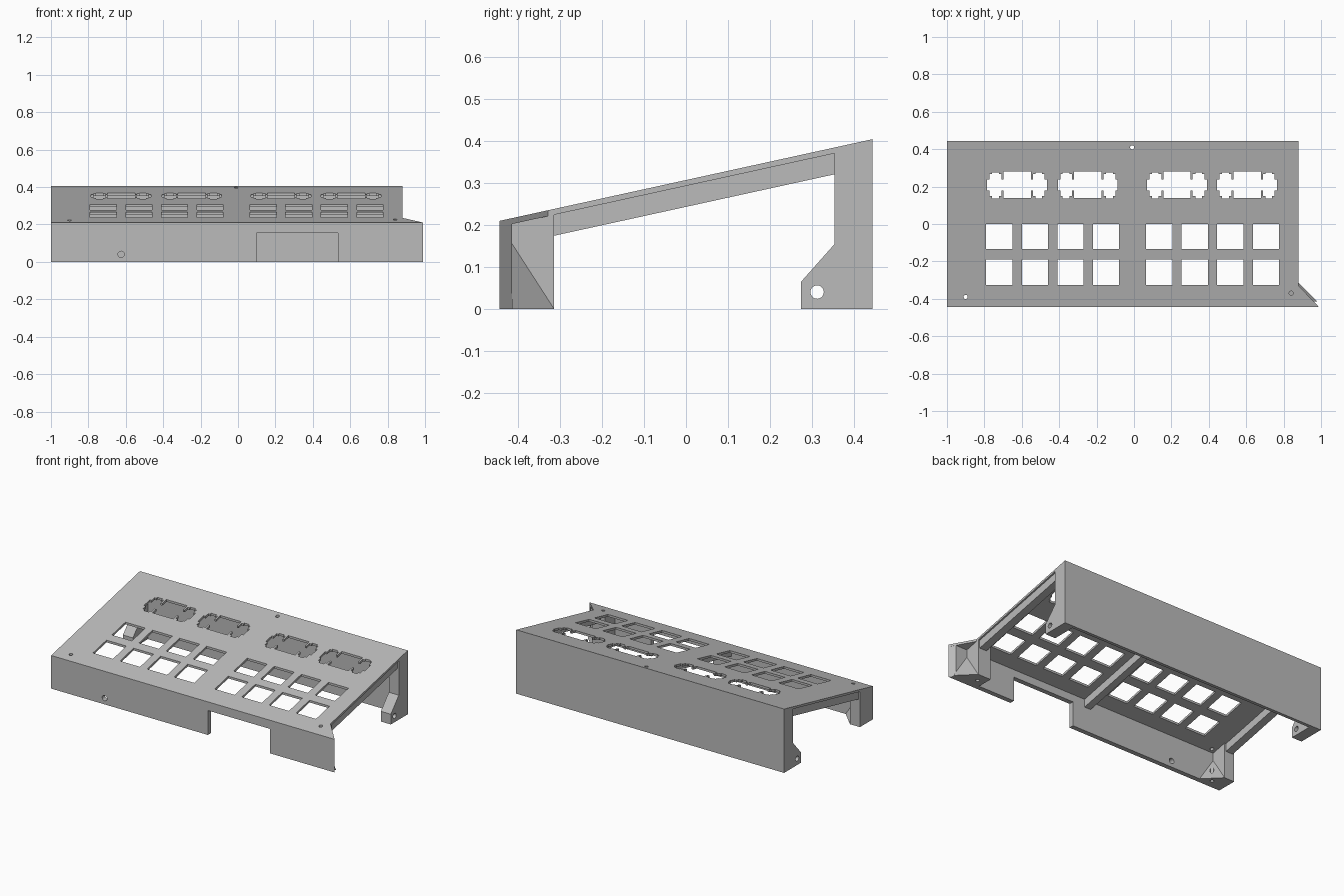
import bpy, bmesh
from math import radians
from mathutils import Matrix

if "Cube" in bpy.data.objects:
    bpy.data.objects.remove(bpy.data.objects["Cube"])

grey = bpy.data.materials.new("plain grey")
grey.use_nodes = True
grey.diffuse_color = (0.5, 0.5, 0.5, 1)
grey.node_tree.nodes["Principled BSDF"].inputs["Base Color"].default_value = (0.5, 0.5, 0.5, 1)


def add(name, bm):
    bmesh.ops.recalc_face_normals(bm, faces=bm.faces)
    mesh = bpy.data.meshes.new(name)
    bm.to_mesh(mesh)
    bm.free()
    mesh.materials.append(grey)
    obj = bpy.data.objects.new(name, mesh)
    bpy.context.collection.objects.link(obj)
    return obj


def prism(name, points, place, a, b):
    """Extrude a flat outline; place(u, v, w) maps it into space."""
    bm = bmesh.new()
    low = [bm.verts.new(place(u, v, a)) for u, v in points]
    high = [bm.verts.new(place(u, v, b)) for u, v in points]
    bm.faces.new(low)
    bm.faces.new(high)
    n = len(points)
    for i in range(n):
        j = (i + 1) % n
        bm.faces.new((low[i], low[j], high[j], high[i]))
    return add(name, bm)


def side(name, points, x0, x1):
    return prism(name, points, lambda y, z, x: (x, y, z), x0, x1)


def box(name, x0, x1, y0, y1, z0, z1):
    return side(name, [(y0, z0), (y1, z0), (y1, z1), (y0, z1)], x0, x1)


def rod(x, y, z, r, axis, length):
    bm = bmesh.new()
    turn = {"X": Matrix.Rotation(radians(90), 4, "Y"),
            "Y": Matrix.Rotation(radians(90), 4, "X"), "Z": Matrix()}[axis]
    bmesh.ops.create_cone(bm, cap_ends=True, segments=20, radius1=r, radius2=r,
                          depth=length, matrix=Matrix.Translation((x, y, z)) @ turn)
    return add("cutter", bm)


def cut(obj, cutters):
    for c in cutters:
        m = obj.modifiers.new("cut", "BOOLEAN")
        m.operation, m.solver, m.object = "DIFFERENCE", "EXACT", c
        bpy.context.view_layer.objects.active = obj
        bpy.ops.object.modifier_apply(modifier=m.name)
        bpy.data.objects.remove(c)


def top(y):
    return 0.21 + (y + 0.445) * 0.219


THICK = 0.014
L, R, TIP = -1.0, 0.88, 0.99
F, B = -0.445, 0.445
FI, LEG = -0.415, -0.315


def under(y):
    return top(y) - THICK


# sloping top plate with the pointed front corner
plate = prism("top_plate", [(L, F), (TIP, F), (R, -0.33), (R, B), (L, B)],
              lambda x, y, d: (x, y, top(y) - d), 0, THICK)

# square key openings
cutters = []
for start in (-0.72, 0.135):
    for i in range(4):
        x = start + 0.19 * i
        for y in (-0.0675, -0.2575):
            cutters.append(box("cutter", x - 0.07, x + 0.07, y - 0.0675, y + 0.0675, 0, 1))

# wide openings with a lobe at each end
for x in (-0.625, -0.247, 0.23, 0.605):
    cutters.append(box("cutter", x - 0.073, x + 0.073, 0.14, 0.28, 0, 1))
    cutters.append(box("cutter", x - 0.16, x + 0.16, 0.178, 0.238, 0, 1))
    for s in (-1, 1):
        for a, b, y0, y1 in ((0.084, 0.147, 0.15, 0.267), (0.098, 0.134, 0.137, 0.276)):
            u, v = sorted((x + s * a, x + s * b))
            cutters.append(box("cutter", u, v, y0, y1, 0, 1))

# screw holes through the plate
SCREWS = [(-0.9, -0.39), (0.84, -0.37), (-0.01, 0.41)]
cutters += [rod(x, y, 0.3, 0.011, "Z", 1) for x, y in SCREWS]
cut(plate, cutters)

# front wall with mitred end, cable notch and a round hole
front = prism("front_wall", [(L, F), (TIP, F), (TIP - 0.03, FI), (L, FI)],
              lambda x, y, t: (x, y, t * under(y)), 0, 1)
cut(front, [box("cutter", 0.1, 0.535, -0.6, -0.3, -0.1, 0.155),
            rod(-0.625, -0.43, 0.04, 0.017, "Y", 0.2)])

# back wall
side("back_wall", [(0.425, 0), (B, 0), (B, under(B)), (0.425, under(0.425))], L, R)

# rear end posts with pierced feet
for name, x0, x1 in (("right_rear_post", L, L + 0.07), ("left_rear_post", R - 0.07, R)):
    post = side(name, [(0.275, 0), (0.425, 0), (0.425, under(0.425)), (0.355, under(0.355)),
                       (0.355, 0.155), (0.275, 0.065)], x0, x1)
    cut(post, [rod((x0 + x1) / 2, 0.313, 0.04, 0.016, "X", 0.3)])

# stiffening ribs under the plate
for name, x0, x1 in (("right_rib", L + 0.01, L + 0.06), ("middle_rib", -0.03, 0.015),
                     ("left_rib", R - 0.06, R - 0.01)):
    end = 0.355 if name != "middle_rib" else 0.425
    side(name, [(FI, under(FI) - 0.05), (end, under(end) - 0.05),
                (end, under(end)), (FI, under(FI))], x0, x1)

# front legs, each with a tapering brace and a vertical screw hole
for name, x0, x1, screw in (("right", L, -0.93, SCREWS[0]), ("left", 0.79, R, SCREWS[1])):
    leg = side(name + "_front_leg", [(FI, 0), (LEG, 0), (LEG, under(LEG)), (FI, under(FI))], x0, x1)
    bm = bmesh.new()
    v = [bm.verts.new(p) for p in ((x1, FI, 0), (x1 + 0.1, FI, 0), (x1, LEG, 0), (x1, FI, 0.155))]
    for i, j, k in ((0, 1, 2), (0, 1, 3), (1, 2, 3), (0, 2, 3)):
        bm.faces.new((v[i], v[j], v[k]))
    brace = add(name + "_front_brace", bm)
    target = brace if name == "right" else leg
    cut(target, [rod(*screw, 0.15, 0.011, "Z", 1)])

# screw boss beside the back wall
boss = box("back_boss", -0.04, 0.02, 0.385, 0.43, under(0.385) - 0.06, under(0.385))
cut(boss, [rod(*SCREWS[2], 0.3, 0.011, "Z", 1)])
for name in ("middle_rib", "back_wall"):
    cut(bpy.data.objects[name], [rod(*SCREWS[2], 0.3, 0.011, "Z", 1)])
